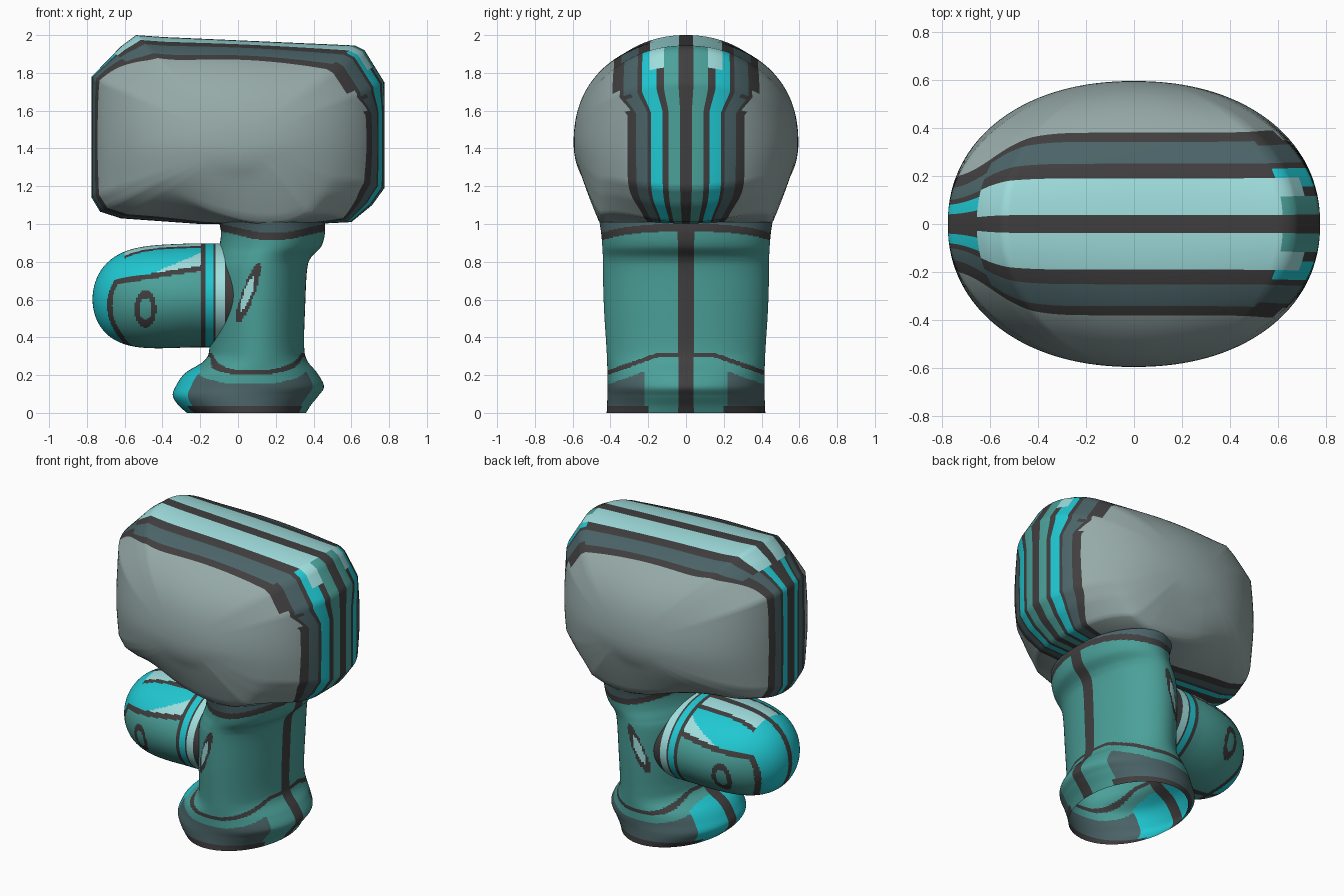
import bpy, bmesh
from math import sin, cos, pi, sqrt
from mathutils import Vector

cube = bpy.data.objects.get("Cube")
if cube:
    bpy.data.objects.remove(cube, do_unlink=True)

# Materials
NAMES = ["grey", "teal", "light_aqua", "cyan", "slate", "charcoal"]
GREY, TEAL, LIGHT, CYAN, SLATE, DARK = range(6)
HEX = ["96AAA8", "4BA099", "A0DEDE", "20C8D2", "4B6468", "403E3E"]


def make_material(name, code):
    srgb = [int(code[i:i + 2], 16) / 255 for i in (0, 2, 4)]
    col = [((c + 0.055) / 1.055) ** 2.4 for c in srgb] + [1]
    mat = bpy.data.materials.new(name)
    mat.use_nodes = True
    mat.diffuse_color = col
    bsdf = next(n for n in mat.node_tree.nodes if n.type == 'BSDF_PRINCIPLED')
    bsdf.inputs["Base Color"].default_value = col
    return mat


MATS = [make_material(n, h) for n, h in zip(NAMES, HEX)]


# Skin a list of closed rings, colouring each face by a rule on its centre
def loft(name, rings, rule):
    bm = bmesh.new()
    grid = [[bm.verts.new(p) for p in ring] for ring in rings]
    n = len(grid[0])
    for a, b in zip(grid, grid[1:]):
        for i in range(n):
            j = (i + 1) % n
            face = bm.faces.new((a[i], a[j], b[j], b[i]))
            face.material_index = rule(face.calc_center_median())
            face.smooth = True
    bmesh.ops.remove_doubles(bm, verts=bm.verts, dist=0.0005)
    bmesh.ops.recalc_face_normals(bm, faces=bm.faces)
    mesh = bpy.data.meshes.new(name)
    bm.to_mesh(mesh)
    bm.free()
    for m in MATS:
        mesh.materials.append(m)
    bpy.context.collection.objects.link(bpy.data.objects.new(name, mesh))


def clamp(t):
    return max(0.0, min(1.0, t))


CIRCLE = [(cos(2 * pi * i / 192), sin(2 * pi * i / 192)) for i in range(192)]

# Head: puffed outline, layers run from back to front
CX, CZ, DEPTH, POW = 0.0, 1.43, 0.595, 2.15
OUTLINE = [(-.775, 1.78), (-.62, 1.94), (-.54, 2.0), (-.4, 1.99), (.62, 1.945),
           (.67, 1.92), (.775, 1.75), (.775, 1.19), (.71, 1.10), (.6, 1.01),
           (.4, 1.0), (-.2, 1.0), (-.62, 1.03), (-.73, 1.065), (-.775, 1.14)]


def box_coords(x, z):
    return (x - CX) / .78, (z - CZ) / (.57 if z > CZ else .43)


# Half-width of the banded rim at this spot of the outline
def rim_width(x, z):
    nx, nz = box_coords(x, z)
    wx, wz = abs(nx) ** 6, abs(nz) ** 6
    side = .31 + .08 * clamp((z - 1.6) / .12) if nx > 0 else .19
    end = .38 if nz > 0 else .2
    return (wx * side + wz * end) / (wx + wz + 1e-9)


TOP_BANDS = [(.1, DARK), (.5, LIGHT), (.66, DARK), (.9, SLATE), (1, DARK)]
RIGHT_BANDS = [(.1, DARK), (.3, TEAL), (.4, DARK), (.6, CYAN), (.66, DARK), (.85, SLATE), (1, DARK)]
LEFT_BANDS = [(.2, DARK), (.4, CYAN), (.5, DARK), (.75, SLATE), (1, DARK)]


def head_rule(c):
    nx, nz = box_coords(c.x, c.z)
    v = abs(c.y) / rim_width(c.x, c.z)
    if nz > max(-nx, 1.13 * nx):
        bands = TOP_BANDS
    else:
        bands = RIGHT_BANDS if nx > 0 else LEFT_BANDS
    if bands is RIGHT_BANDS and c.z > 1.82 and .3 < v < .5:
        return LIGHT
    return next((m for limit, m in bands if v < limit), GREY)


def head_point(x, z, level, sign):
    g = rim_width(x, z)
    y = level * g if level <= 1 else g + (DEPTH - g) * sin((level - 1) * pi / 2)
    s = max(0.0, 1 - (y / DEPTH) ** POW) ** (1 / POW)
    dx, dz = x - CX, z - CZ
    nx, nz = box_coords(x, z)
    melt = min(1, 1.4 * (1 - s))       # melt the outline into an ellipse near the face
    k = s * (1 - melt + melt / sqrt(nx * nx + nz * nz))
    px, kz = CX + dx * k, k
    if dz < 0:                         # sweep the underside down into the neck
        w = cos(pi / 2 * min(1, abs(px - .16) / .62)) ** 2
        flare = clamp((DEPTH - y) / (DEPTH - .455)) ** .75
        kz = max(k, (1 - w) * k + w * flare)
    return Vector((px, sign * y, CZ + dz * kz))


outline = []
for (x0, z0), (x1, z1) in zip(OUTLINE, OUTLINE[1:] + OUTLINE[:1]):
    steps = max(2, round(sqrt((x1 - x0) ** 2 + (z1 - z0) ** 2) / .025))
    outline += [(x0 + (x1 - x0) * i / steps, z0 + (z1 - z0) * i / steps) for i in range(steps)]
levels = [0, .1, .2, .3, .4, .5, .6, .66, .75, .85, .9, 1] + [1 + i / 24 for i in range(1, 25)]
layers = [(l, 1) for l in reversed(levels)] + [(l, -1) for l in levels[1:]]
loft("head", [[head_point(x, z, l, s) for x, z in outline] for l, s in layers], head_rule)

# Trunk with flared foot and collar: height, left edge, right edge, half depth
TRUNK = [(0, -.27, .36, .42), (.04, -.315, .385, .418), (.09, -.345, .425, .416), (.14, -.33, .455, .415),
         (.21, -.28, .42, .416), (.28, -.175, .365, .418), (.36, -.15, .35, .422), (.55, -.15, .355, .434),
         (.75, -.14, .365, .44), (.82, -.12, .385, .44), (.88, -.1, .44, .443), (.95, -.09, .46, .449),
         (1.01, -.1, .46, .458)]


def spline(rows, per):
    out = []
    for i in range(len(rows) - 1):
        four = [rows[max(0, min(len(rows) - 1, i + k))] for k in (-1, 0, 1, 2)]
        for s in range(per):
            t = s / per
            out.append([b + t / 2 * (c - a + t * (2 * a - 5 * b + 4 * c - d + t * (3 * (b - c) + d - a)))
                        for a, b, c, d in zip(*four)])
    return out + [list(rows[-1])]


def trunk_rule(c):
    x, y, z = c.x, abs(c.y), c.z
    # collar line dips at the front and back
    collar = .98 - .045 * clamp(y / .44) ** 3
    if z > collar - .02:
        return DARK if z < collar + .02 else SLATE
    line = .205 + .09 * clamp((.4 - y) / .25)
    if (z < .035 and y > .2) or line < z < line + .025 or y < .037:
        return DARK
    if z < line:
        if x < -.2 and y < .25:
            return CYAN
        return SLATE if y > .22 and z < line - .05 else TEAL
    # slanted leaf mark on the front and back
    lean = x - (.055 + .35 * (z - .635))
    if (lean / .035) ** 2 + ((z - .635) / .16) ** 2 < 1 and y > .2:
        inner = ((lean + .003) / .021) ** 2 + ((z - .63) / .09) ** 2
        return LIGHT if inner < 1 else DARK
    return TEAL


loft("trunk", [[Vector(((a + b) / 2 + (b - a) / 2 * u, d * w, max(0, z))) for u, w in CIRCLE]
               for z, a, b, d in spline(TRUNK, 12)], trunk_rule)


# Arm: blunt rounded stub reaching out from the trunk
def arm_ring(x):
    u = clamp((-.25 - x) / .52)
    depth = .375 * (1 - u ** 2.1) ** (1 / 2.1)
    height = .275 * sqrt(1 - u ** 4)
    mid = .622 - .02 * u
    return [Vector((x, depth * a, mid + height * b)) for a, b in CIRCLE]


def arm_rule(c):
    x, y, z = c.x, abs(c.y), c.z
    for limit, m in [(-.07, DARK), (-.115, LIGHT), (-.13, DARK), (-.17, CYAN), (-.195, DARK)]:
        if x > limit:
            return m
    if y < .02:
        return DARK
    # oval ring mark
    ring = ((x + .49) / .058) ** 2 + ((z - .55) / .1) ** 2
    if .33 < ring < 1:
        return DARK
    # outlined side panel with a bright wedge above it
    edge = max(z - .77 - .16 * (x + .17), -x - .68 + 2.2 * (z - .57) ** 2)
    if abs(edge) < .014:
        return DARK
    if edge < 0:
        return TEAL
    if z > .7 and x > -.6 and y < .15:
        return LIGHT if y < .12 else DARK
    if x > -.45 and edge < .015 + .26 * (x + .45):
        return LIGHT
    return CYAN


arm_xs = [-.25 - .52 * cos(i / 72 * pi / 2) for i in range(73)] + [-.25 + .006 * i for i in range(1, 45)]
loft("arm", [arm_ring(x) for x in arm_xs], arm_rule)
